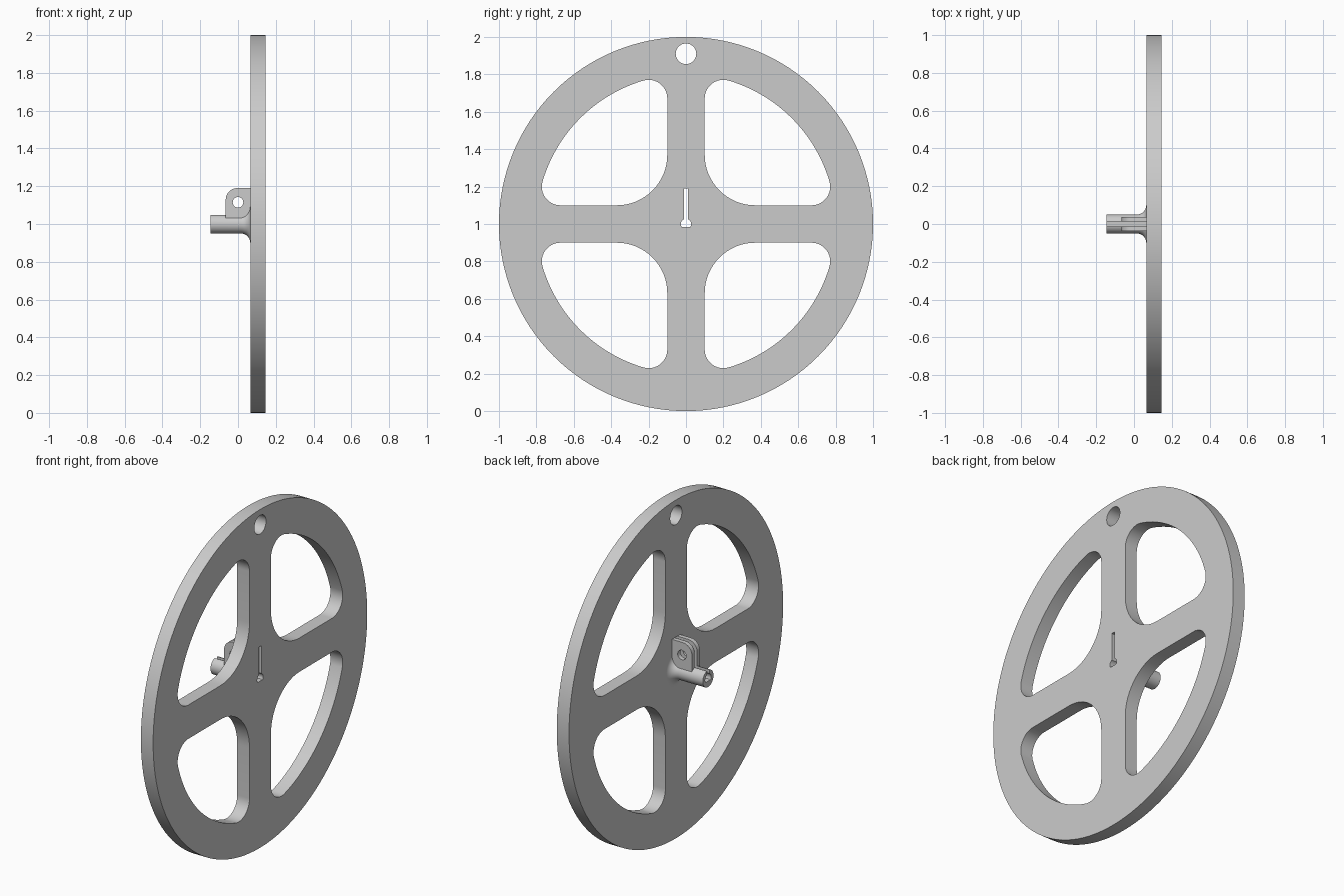
import bpy, bmesh
from math import sin, cos, pi, radians, degrees, atan2, sqrt
from mathutils import Matrix

if "Cube" in bpy.data.objects:
    bpy.data.objects.remove(bpy.data.objects["Cube"])

grey = bpy.data.materials.new("plain grey")
grey.use_nodes = True
grey.diffuse_color = (0.6, 0.6, 0.6, 1)
grey.node_tree.nodes["Principled BSDF"].inputs["Base Color"].default_value = (0.6, 0.6, 0.6, 1)

AXLE_Z = 1.0
BACK, FACE = 0.065, 0.145          # the wheel's two sides along x
# profile plane (y, z) extruded along x, and plane (x, z) extruded along y
ALONG_X = Matrix(((0, 0, 1, 0), (1, 0, 0, 0), (0, 1, 0, 0), (0, 0, 0, 1)))
ALONG_Y = Matrix(((1, 0, 0, 0), (0, 0, -1, 0), (0, 1, 0, 0), (0, 0, 0, 1)))


def arc(cx, cy, r, a0, a1, n=16):
    """Points along an arc, angles in degrees."""
    return [(cx + r * cos(radians(a0 + (a1 - a0) * i / n)),
             cy + r * sin(radians(a0 + (a1 - a0) * i / n))) for i in range(n + 1)]


def circle(cx, cy, r, n):
    return arc(cx, cy, r, 0, 360, n)[:-1]


def finish(obj, bm):
    bmesh.ops.remove_doubles(bm, verts=bm.verts, dist=1e-5)
    bmesh.ops.recalc_face_normals(bm, faces=bm.faces)
    bm.to_mesh(obj.data)
    bm.free()
    obj.data.materials.clear()
    obj.data.materials.append(grey)


def prism(name, loops, axes, start, end):
    """Extrude an outline with holes from start to end."""
    curve = bpy.data.curves.new(name, 'CURVE')
    curve.dimensions, curve.fill_mode = '2D', 'BOTH'
    curve.extrude = (end - start) / 2
    for loop in loops:
        spline = curve.splines.new('POLY')
        spline.points.add(len(loop) - 1)
        for point, (u, v) in zip(spline.points, loop):
            point.co = (u, v, 0, 1)
        spline.use_cyclic_u = True
    obj = bpy.data.objects.new(name, curve)
    bpy.context.collection.objects.link(obj)
    select(obj)
    bpy.ops.object.convert(target='MESH')
    obj = bpy.context.object
    bm = bmesh.new()
    bm.from_mesh(obj.data)
    shift = Matrix.Translation((0, 0, (start + end) / 2))
    bmesh.ops.transform(bm, matrix=axes @ shift, verts=bm.verts)
    finish(obj, bm)
    return obj


def select(obj):
    bpy.ops.object.select_all(action='DESELECT')
    obj.select_set(True)
    bpy.context.view_layer.objects.active = obj


def boolean(obj, tool, operation):
    mod = obj.modifiers.new(operation, 'BOOLEAN')
    mod.operation, mod.object, mod.solver = operation, tool, 'EXACT'
    select(obj)
    bpy.ops.object.modifier_apply(modifier=mod.name)
    bpy.data.objects.remove(tool)


def smooth(obj):
    select(obj)
    bpy.ops.object.shade_smooth_by_angle(angle=radians(30))


def keyhole(top):
    """D-shaped bore with a clamping slot running upward."""
    r, half_slot, flat = 0.028, 0.012, -0.015
    low = degrees(atan2(flat, sqrt(r * r - flat * flat)))
    high = degrees(atan2(sqrt(r * r - half_slot ** 2), half_slot))
    right = arc(0, AXLE_Z, r, low, high, 10) + [(half_slot, top)]
    return right + [(-y, z) for y, z in reversed(right)]


def window(sy, sz):
    """Rounded opening between two spokes and the rim."""
    spoke, inner, corner, rim = 0.1, 0.27, 0.1, 0.8
    near = spoke + corner
    far = sqrt((rim - corner) ** 2 - near ** 2)
    tilt = degrees(atan2(near, far))
    pts = arc(spoke + inner, spoke + inner, inner, 180, 270)
    pts += arc(far, near, corner, -90, tilt)
    pts += arc(0, 0, rim, tilt, 90 - tilt, 24)[1:-1]
    pts += arc(near, far, corner, 90 - tilt, 180)
    return [(sy * y, AXLE_Z + sz * z) for y, z in pts]


# Spoked wheel with rim hole and keyhole
loops = [circle(0, AXLE_Z, 1, 128), circle(0, 1.91, 0.055, 32), keyhole(1.19)]
loops += [window(sy, sz) for sy in (1, -1) for sz in (1, -1)]
wheel = prism("wheel", loops, ALONG_X, BACK, FACE)
smooth(wheel)

# Hub shaft turned around x, flaring into the wheel
profile = [(-0.145, 0), (-0.145, 0.05)] + arc(BACK - 0.05, 0.1, 0.05, -90, 0, 10) + [(BACK, 0)]
bm = bmesh.new()
verts = [bm.verts.new((x, 0, r)) for x, r in profile]
edges = [bm.edges.new(pair) for pair in zip(verts, verts[1:])]
bmesh.ops.spin(bm, geom=verts + edges, cent=(0, 0, 0), axis=(1, 0, 0),
               angle=2 * pi, steps=48, use_merge=True)
bmesh.ops.translate(bm, vec=(0, 0, AXLE_Z), verts=bm.verts)
hub = bpy.data.objects.new("hub_shaft", bpy.data.meshes.new("hub_shaft"))
bpy.context.collection.objects.link(hub)
finish(hub, bm)

# Clamp ears with a bolt hole, split by the slot
ear = [(-0.065, AXLE_Z), (BACK, AXLE_Z), (BACK, 1.19)] + arc(-0.005, 1.13, 0.06, 90, 180, 10)
clamp = prism("clamp_ears", [ear, circle(0, 1.115, 0.028, 32)], ALONG_Y, -0.038, 0.038)
boolean(hub, clamp, 'UNION')
slot = prism("slot_cutter", [keyhole(1.3)], ALONG_X, -0.3, 0.3)
boolean(hub, slot, 'DIFFERENCE')
smooth(hub)
hub.name = "clamping_hub"
